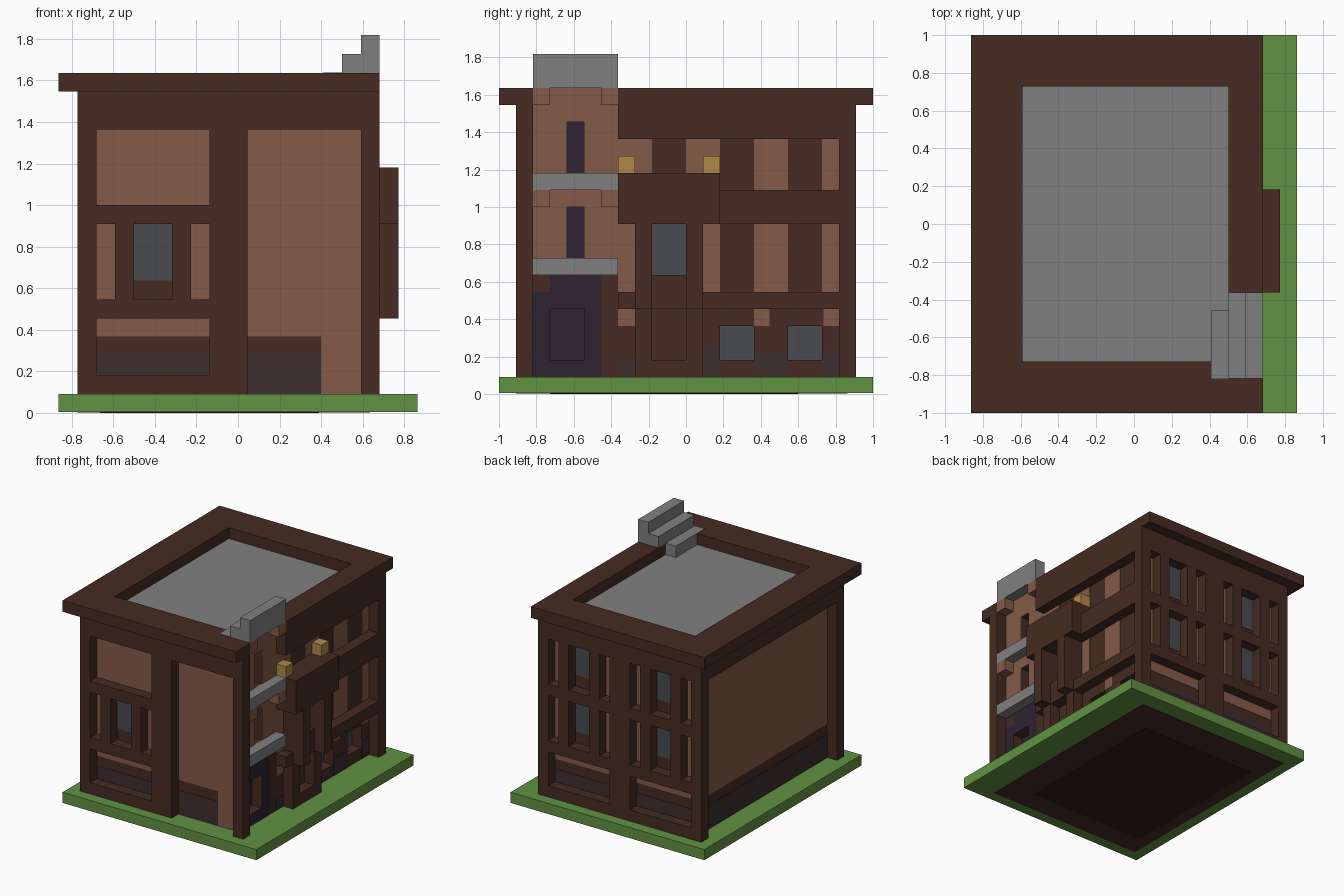
import bpy, bmesh

cube = bpy.data.objects.get("Cube")
if cube:
    bpy.data.objects.remove(cube, do_unlink=True)

U = 1 / 11                 # one block
CX, CY = 9.5, 11           # plot centre in blocks
EPS = 0.03                 # paint thickness in blocks


def material(name, rgb):
    lin = [((c / 255 + 0.055) / 1.055) ** 2.4 for c in rgb] + [1]
    m = bpy.data.materials.new(name)
    m.use_nodes = True
    m.diffuse_color = lin
    bsdf = next(n for n in m.node_tree.nodes if n.type == 'BSDF_PRINCIPLED')
    bsdf.inputs["Base Color"].default_value = lin
    bsdf.inputs["Roughness"].default_value = 0.9
    return m


BROWN = material("dark brown", (70, 43, 34))
LIGHT = material("light brown", (133, 91, 72))
CHAR = material("charcoal", (61, 46, 48))
GREY = material("stone grey", (128, 128, 128))
GLASS = material("window glass", (74, 75, 80))
PURPLE = material("dark purple", (46, 35, 50))
GREEN = material("grass green", (97, 146, 66))
YELLOW = material("lamp yellow", (176, 138, 72))
EARTH = material("deep brown", (48, 30, 25))


def boxes(name, spans, mat):
    """One object made of boxes, each (low corner, high corner) in blocks."""
    bm = bmesh.new()
    for lo, hi in spans:
        verts = bmesh.ops.create_cube(bm, size=1)["verts"]
        for v in verts:
            p = [lo[i] if v.co[i] < 0 else hi[i] for i in range(3)]
            v.co = ((p[0] - CX) * U, (p[1] - CY) * U, p[2] * U)
    me = bpy.data.meshes.new(name)
    bm.to_mesh(me)
    bm.free()
    ob = bpy.data.objects.new(name, me)
    bpy.context.collection.objects.link(ob)
    me.materials.append(mat)
    return ob


def span(side, a0, a1, z0, z1, d0, d1):
    """Box on a facade: a runs along it, d goes inward from it."""
    if side in ("front", "back"):
        y = (1 + d0, 1 + d1) if side == "front" else (21 - d1, 21 - d0)
        return (a0, y[0], z0), (a1, y[1], z1)
    x = (1 + d0, 1 + d1) if side == "left" else (17 - d1, 17 - d0)
    return (x[0], a0, z0), (x[1], a1, z1)


def hole(side, a0, a1, z0, z1, depth=1):
    return span(side, a0, a1, 0.5 if z0 == 1 else z0, z1, -2, depth - EPS)


def paint(name, side, mat, rects, depth=1):
    return boxes(name, [span(side, *r, depth - 2 * EPS, depth - EPS / 2)
                        for r in rects], mat)


def carve(ob, spans):
    cutter = boxes("cutter", spans, BROWN)
    cutter.hide_render = True
    mod = ob.modifiers.new("carve", 'BOOLEAN')
    mod.operation, mod.solver, mod.object = 'DIFFERENCE', 'EXACT', cutter
    deps = bpy.context.evaluated_depsgraph_get()
    me = bpy.data.meshes.new_from_object(ob.evaluated_get(deps))
    ob.modifiers.clear()
    ob.data = me
    bpy.data.objects.remove(cutter, do_unlink=True)


# Ground slab and its underside
boxes("ground", [((0, 0, 0.06), (19, 22, 1))], GREEN)
boxes("ground_underside", [((1, 1, 0.03), (16.5, 20.5, 0.07))], BROWN)
boxes("ground_underside_middle", [((2.2, 3, 0), (13.8, 17.6, 0.05))], EARTH)

# Window layout shared by front and back: narrow, wide, narrow
def window_row(x, z):
    return [(x + a, x + b, z, z + 4) for a, b in ((0, 1), (2, 4), (5, 6))]


front_holes = window_row(2, 6) + [(2, 8, 11, 15), (2, 8, 2, 5), (10, 16, 1, 15)]
back_windows = [r for x in (2, 10) for z in (6, 11) for r in window_row(x, z)]
back_panels = [(2, 8, 2, 5), (10, 16, 2, 5)]
right_holes = [(7, 8, 1, 5), (7, 8, 6, 10), (12, 20, 1, 5), (12, 20, 6, 10),
               (7, 20, 12, 15), (9, 11, 2, 5), (9, 11, 7, 10)]
tower = [hole("right", 2, 7, 1, 19)]
niches = [hole("right", *r, 2) for r in
          ((3, 5, 2, 5), (4, 5, 8, 11), (4, 5, 13, 16), (13, 15, 2, 4), (17, 19, 2, 4))]

# Walls with their recesses
walls = boxes("walls", [((1, 1, 1), (17, 21, 17))], BROWN)
carve(walls, [hole("front", *r) for r in front_holes]
      + [hole("back", *r) for r in back_windows + back_panels]
      + [hole("left", 2, 20, 1, 15)]
      + [hole("right", *r) for r in right_holes])
carve(walls, tower)
carve(walls, niches)

# Roof edge, open in the middle and notched over the entrance tower
cornice = boxes("cornice", [((0, 0, 17), (17, 22, 18))], BROWN)
carve(cornice, [((3, 3, 16), (15, 19, 19))])
carve(cornice, tower)
boxes("roof", [((3, 3, 16.9), (15, 19, 17 + EPS))], GREY)

# Stepped stone gable on top of the tower
boxes("gable_low_step", [((14, 2, 17), (15, 6, 18 + EPS))], GREY)
boxes("gable_middle_step", [((15, 2, 18), (16, 7, 19))], GREY)
boxes("gable_top_step", [((16, 2, 18), (17, 7, 20))], GREY)

# Entrance tower
boxes("tower_ledges", [((16, 2, z), (17, 7, z + 1)) for z in (7, 12)], GREY)
boxes("tower_brackets", [((16, j, z), (17, j + 1, z + 1))
                         for z in (11, 17) for j in (2, 6)], LIGHT)
carve(paint("tower_wall", "right", LIGHT, [(2, 7, 7, 18)]), niches)
carve(paint("door_surround", "right", PURPLE, [(2, 6, 1, 6)]), niches)
paint("door_head", "right", PURPLE, [(3, 6, 6, 7)])
paint("door_and_slit_windows", "right", PURPLE,
      [(3, 5, 2, 5), (4, 5, 8, 11), (4, 5, 13, 16)], 2)

# Bay with two hanging columns and a pair of lamps
boxes("bay", [((16, 7, 10), (18, 13, 13))], BROWN)
boxes("bay_columns", [((16.5, j, 5), (18, j + 1, 10)) for j in (8, 11)], BROWN)
boxes("lamps", [((16, j, 13), (17, j + 1, 14)) for j in (7, 12)], YELLOW)
paint("bay_window", "right", GLASS, [(9, 11, 7, 10)])

# Right side painted panels
paint("right_upper_panels", "right", LIGHT,
      [(a, b, 12, 15) for a, b in ((7, 9), (11, 13), (15, 17), (19, 20))])
paint("right_middle_panels", "right", LIGHT,
      [(a, b, 6, 10) for a, b in ((7, 8), (12, 13), (15, 17), (19, 20))])
paint("right_lower_panels", "right", LIGHT,
      [(a, b, 4, 5) for a, b in ((7, 8), (15, 15.9), (19.1, 20))])
paint("right_soot", "right", CHAR, [(7, 8, 1, 2), (12, 13, 1, 2.8),
                                    (15, 17, 1, 2.5), (19, 20, 1, 2.6)])
paint("right_lower_windows", "right", GLASS, [(13, 15, 2, 4), (17, 19, 2, 4)], 2)

# Left side panel
paint("left_panel", "left", LIGHT, [(2, 20, 4, 15)])
paint("left_soot", "left", CHAR, [(2, 20, 1, 3.1)])


# Front and back: light narrow panes, glass in the wide ones, soot below
def window_paint(side, rects):
    paint(side + "_narrow_panes", side, LIGHT, [r for r in rects if r[1] - r[0] == 1])
    paint(side + "_windows", side, GLASS,
          [(a, b, z + 1, t) for a, b, z, t in rects if b - a == 2])


def low_panels(side, rects):
    paint(side + "_low_panels", side, LIGHT, [(a, b, 4.05, 5) for a, b, *_ in rects])
    paint(side + "_low_soot", side, CHAR, [(a, b, 2, 3.15) for a, b, *_ in rects])


window_paint("front", window_row(2, 6))
window_paint("back", back_windows)
low_panels("front", [(2, 8)])
low_panels("back", back_panels)
paint("front_upper_panel", "front", LIGHT, [(2, 8, 11, 15)])
paint("front_tall_panel", "front", LIGHT, [(10, 16, 4.05, 15), (13.9, 16, 1, 4.05)])
paint("front_tall_soot", "front", CHAR, [(10, 13.9, 1, 3.15)])
